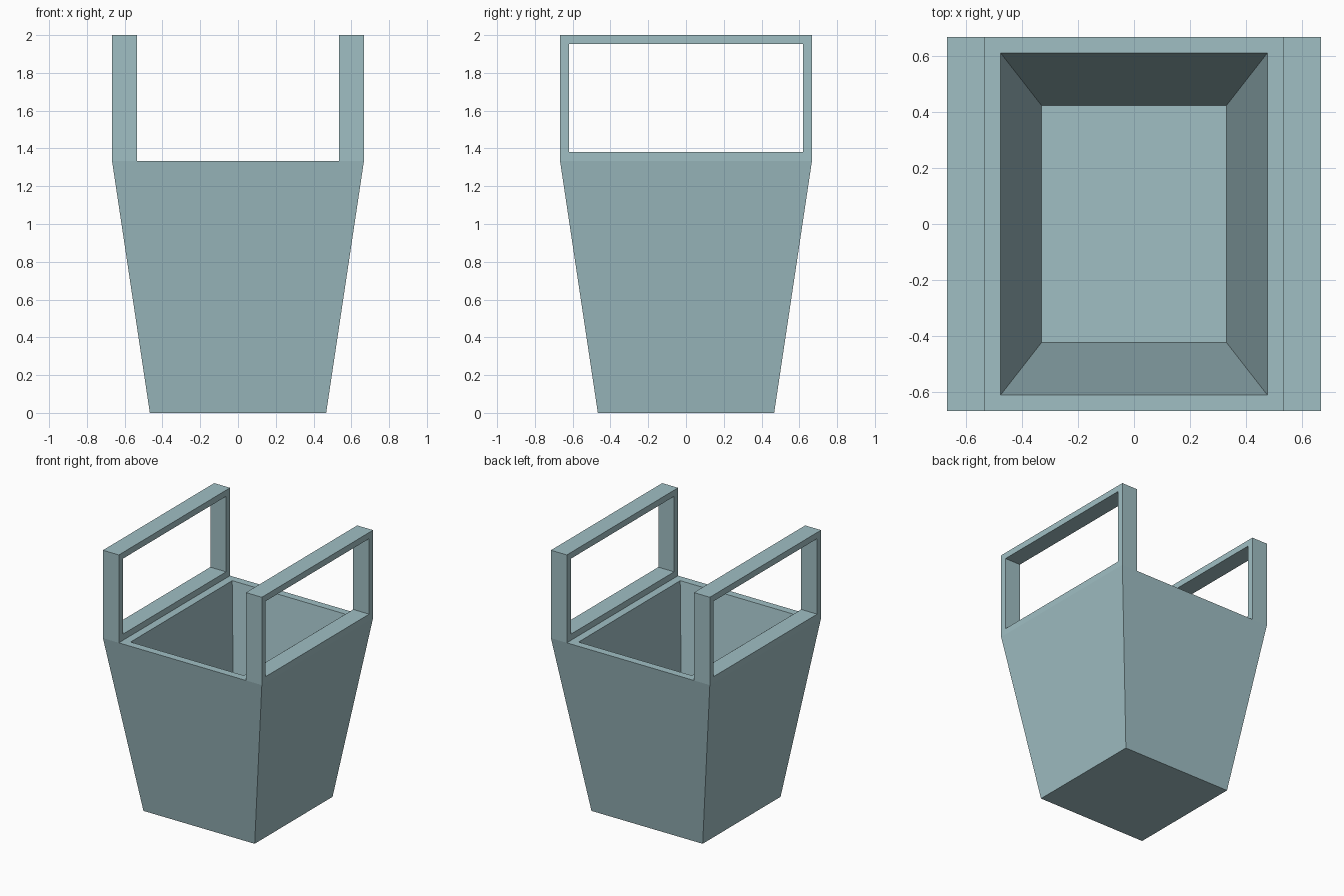
import bpy, bmesh
from mathutils import Vector

if "Cube" in bpy.data.objects:
    bpy.data.objects.remove(bpy.data.objects["Cube"])

RIM_Z, TOP_Z = 4 / 3, 2.0        # basket rim and handle top
BASE, RIM = 0.4667, 0.6667       # outer half widths at floor and rim
BAR_X, BAR = 0.1333, 0.0667      # handle depth and bar thickness
FLOOR_Z = 0.09

teal = bpy.data.materials.new("pale_teal")
teal.diffuse_color = (0.352, 0.521, 0.552, 1)
teal.use_nodes = True
teal.node_tree.nodes["Principled BSDF"].inputs["Base Color"].default_value = teal.diffuse_color


def finish(bm, name):
    bmesh.ops.recalc_face_normals(bm, faces=bm.faces)
    mesh = bpy.data.meshes.new(name)
    bm.to_mesh(mesh)
    bm.free()
    mesh.materials.append(teal)
    obj = bpy.data.objects.new(name, mesh)
    bpy.context.collection.objects.link(obj)
    return obj


def set_rect(face, hx, hy, z):
    """Move a four-sided face onto a centred rectangle."""
    for v in face.verts:
        v.co = Vector((hx if v.co.x > 0 else -hx, hy if v.co.y > 0 else -hy, z))


# Tapered basket with a sunken, tapered cavity
bm = bmesh.new()
bmesh.ops.create_cube(bm, size=1)
bm.normal_update()
top = max(bm.faces, key=lambda f: f.normal.z)
bottom = min(bm.faces, key=lambda f: f.normal.z)
set_rect(bottom, BASE, BASE, 0)
set_rect(top, RIM, RIM, RIM_Z)
bm.normal_update()
bmesh.ops.inset_individual(bm, faces=[top], thickness=0.05)
set_rect(top, 0.475, 0.609, RIM_Z)       # cavity mouth
bmesh.ops.inset_individual(bm, faces=[top], thickness=0.05)
set_rect(top, 0.330, 0.423, FLOOR_Z)     # cavity floor
finish(bm, "basket")

# Rectangular frame handles on the left and right rims
for side, name in ((-1, "left_handle"), (1, "right_handle")):
    bm = bmesh.new()
    bmesh.ops.create_cube(bm, size=1)
    bmesh.ops.scale(bm, vec=(BAR_X, 2 * RIM, TOP_Z - RIM_Z), verts=bm.verts)
    bmesh.ops.translate(bm, vec=(side * (RIM - BAR_X / 2), 0, (TOP_Z + RIM_Z) / 2), verts=bm.verts)
    bm.normal_update()
    panels = [f for f in bm.faces if abs(f.normal.x) > 0.9]
    bmesh.ops.inset_individual(bm, faces=panels, thickness=BAR)
    edges = [e for f in panels for e in f.edges]
    bmesh.ops.delete(bm, geom=panels, context='FACES_ONLY')
    bmesh.ops.bridge_loops(bm, edges=edges)
    finish(bm, name)
